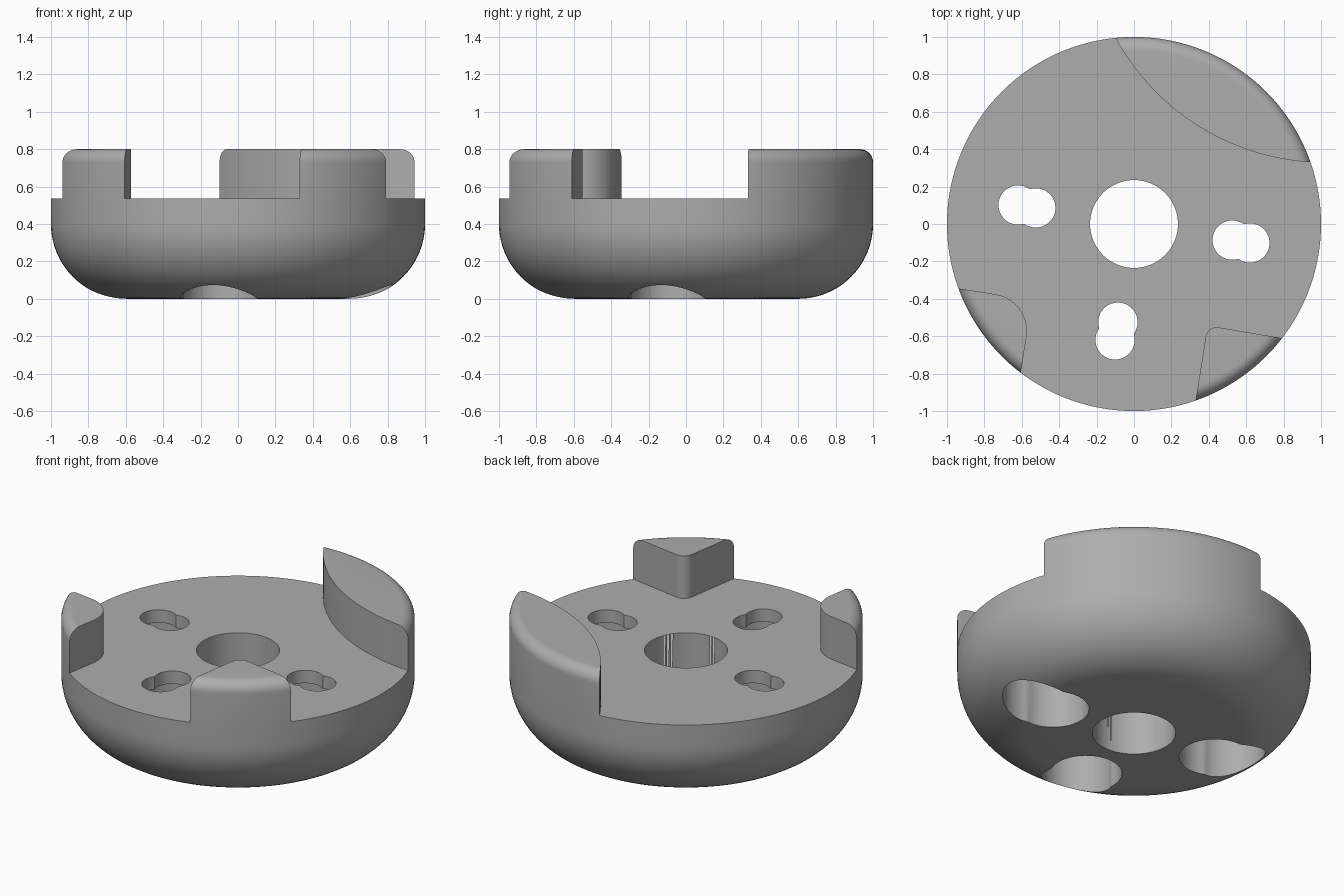
import bpy, bmesh
from math import sin, cos, pi, acos, radians, atan2
from mathutils import Vector, Matrix

if "Cube" in bpy.data.objects:
    bpy.data.objects.remove(bpy.data.objects["Cube"], do_unlink=True)

steel = bpy.data.materials.new("plain grey")
steel.use_nodes = True
GREY = (0.42, 0.42, 0.42, 1)
steel.diffuse_color = GREY
steel.node_tree.nodes["Principled BSDF"].inputs["Base Color"].default_value = GREY

DECK, TOP = 0.535, 0.8


def make_object(name, bm):
    bmesh.ops.recalc_face_normals(bm, faces=bm.faces)
    mesh = bpy.data.meshes.new(name)
    bm.to_mesh(mesh)
    bm.free()
    mesh.materials.append(steel)
    obj = bpy.data.objects.new(name, mesh)
    bpy.context.collection.objects.link(obj)
    return obj


def arc(cx, cy, r, a0, a1, n):
    return [Vector((cx + r * cos(a0 + (a1 - a0) * i / n),
                    cy + r * sin(a0 + (a1 - a0) * i / n))) for i in range(n + 1)]


def lathe(name, profile, steps=128):
    """Spin a closed (radius, height) profile that starts and ends on the axis."""
    bm = bmesh.new()
    verts = [bm.verts.new((p[0], 0, p[1])) for p in profile]
    edges = [bm.edges.new(pair) for pair in zip(verts, verts[1:])]
    bmesh.ops.spin(bm, geom=verts + edges, cent=(0, 0, 0), axis=(0, 0, 1),
                   angle=2 * pi, steps=steps, use_duplicate=False)
    bmesh.ops.remove_doubles(bm, verts=bm.verts, dist=1e-4)
    return make_object(name, bm)


def prism(name, outline, z0, z1):
    bm = bmesh.new()
    face = bm.faces.new([bm.verts.new((p[0], p[1], z0)) for p in outline])
    top = bmesh.ops.extrude_face_region(bm, geom=[face])["geom"]
    bmesh.ops.translate(bm, vec=(0, 0, z1 - z0),
                        verts=[g for g in top if isinstance(g, bmesh.types.BMVert)])
    return make_object(name, bm)


def boolean(obj, cutter, operation):
    """Apply a boolean and discard the cutter."""
    mod = obj.modifiers.new("cut", 'BOOLEAN')
    mod.operation, mod.object, mod.solver = operation, cutter, 'EXACT'
    bpy.context.view_layer.objects.active = obj
    bpy.ops.object.modifier_apply(modifier=mod.name)
    bpy.data.objects.remove(cutter, do_unlink=True)


def smooth(obj):
    bpy.ops.object.select_all(action='DESELECT')
    obj.select_set(True)
    bpy.context.view_layer.objects.active = obj
    bpy.ops.object.shade_smooth_by_angle(angle=radians(25))


def double_circle(angle, r, dist=0.58, half=0.048):
    """Outline of two overlapping circles lying along a radial line."""
    a = acos(half / r)
    pts = arc(half, 0, r, -pi + a + (pi - 2 * a), pi - a - (pi - 2 * a), 32)
    pts = arc(half, 0, r, a - pi, pi - a, 32)
    pts += arc(-half, 0, r, a, 2 * pi - a, 32)[1:-1]
    spin = Matrix.Rotation(angle, 2)
    return [spin @ (p + Vector((dist, 0))) for p in pts]


def rounded_corner(start, corner, end, r, reach=0.3):
    """Wedge outline with one filleted right-angle corner, open towards the rim."""
    s, c, e = Vector(start), Vector(corner), Vector(end)
    u, v = (s - c).normalized(), (e - c).normalized()
    centre = c + (u + v) * r
    fillet = [centre - v * r * cos(t) - u * r * sin(t)
              for t in (pi / 2 * i / 16 for i in range(17))]
    return [s + u * reach] + fillet + [e + v * reach, s + e - c + (u + v) * reach]


# Round base with a generous lower fillet
rim = arc(0.6, 0.4, 0.4, -pi / 2, 0, 20)
base = lathe("base", [(0, 0)] + rim + [(1, DECK), (0, DECK)])

# Central bore
boolean(base, prism("bore", arc(0, 0, 0.235, 0, 2 * pi, 64)[:-1], -0.1, 1), 'DIFFERENCE')

# Three mounting slots, each with a wide recess below
for deg in (-9.3, -99.3, 170.7):
    a = radians(deg)
    boolean(base, prism("recess", double_circle(a, 0.203), -0.1, DECK - 0.08), 'DIFFERENCE')
    boolean(base, prism("slot", double_circle(a, 0.105), 0.2, 1), 'DIFFERENCE')
smooth(base)

# Raised lugs, each an outline trimmed to the rounded rim
lug_outlines = {
    "large_curved_lug": arc(1.022, 1.603, 1.275, 0, 2 * pi, 256)[:-1],
    "square_lug": rounded_corner((0.33, -0.94), (0.393, -0.543), (0.79, -0.61), 0.06),
    "rounded_lug": rounded_corner((-0.935, -0.345), (-0.543, -0.407), (-0.605, -0.79), 0.2),
}
top_edge = arc(0.93, TOP - 0.07, 0.07, 0, pi / 2, 10)
for name, outline in lug_outlines.items():
    lug = lathe(name, [(0, DECK), (1, DECK)] + top_edge + [(0, TOP)])
    boolean(lug, prism("outline", outline, 0.3, 1.2), 'INTERSECT')
    smooth(lug)
